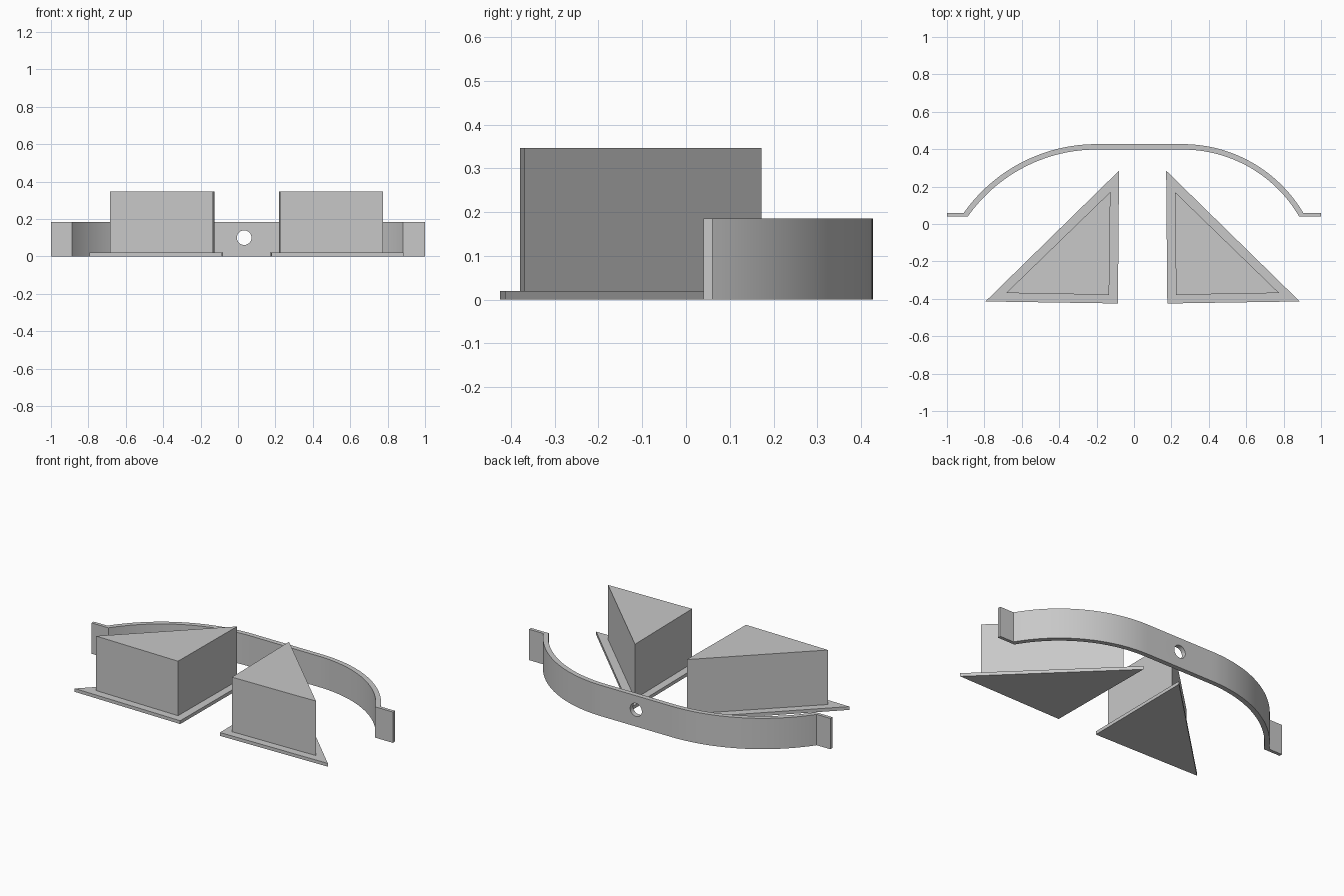
import bpy, bmesh, math

cube = bpy.data.objects.get("Cube")
if cube:
    bpy.data.objects.remove(cube, do_unlink=True)

grey = bpy.data.materials.new("plain_grey")
grey.use_nodes = True
grey.diffuse_color = (0.58, 0.58, 0.58, 1)
grey.node_tree.nodes["Principled BSDF"].inputs["Base Color"].default_value = grey.diffuse_color


def prism(name, outline, z0, z1):
    """Extrude a flat outline upwards from z0 to z1."""
    bm = bmesh.new()
    face = bm.faces.new([bm.verts.new((x, y, z0)) for x, y in outline])
    top = bmesh.ops.extrude_face_region(bm, geom=[face])["geom"]
    bmesh.ops.translate(bm, vec=(0, 0, z1 - z0),
                        verts=[v for v in top if isinstance(v, bmesh.types.BMVert)])
    bmesh.ops.recalc_face_normals(bm, faces=bm.faces)
    mesh = bpy.data.meshes.new(name)
    bm.to_mesh(mesh)
    bm.free()
    mesh.materials.append(grey)
    obj = bpy.data.objects.new(name, mesh)
    bpy.context.collection.objects.link(obj)
    return obj


# Triangular blocks on flanged bases, mirrored about a line just off centre
AXIS = 0.046
BASE = [(0.126, 0.285), (0.84, -0.414), (0.132, -0.425)]
BLOCK = [(0.172, 0.172), (0.73, -0.369), (0.179, -0.379)]
for side, sign in (("left", 1), ("right", -1)):
    for part, shape, z0, z1 in (("base", BASE, 0, 0.02), ("block", BLOCK, 0.02, 0.347)):
        prism(f"{side}_triangle_{part}", [(AXIS + sign * x, y) for x, y in shape], z0, z1)

# Curved band: flat middle, a circular arc each side, outward feet
BACK, THICK, HEIGHT = 0.427, 0.029, 0.185
FOOT_FRONT, FOOT_BACK = 0.04, 0.06


def arc(x, radius, sign, inset, y_end, steps=32):
    """Arc points running from the flat middle out to the foot."""
    cy, r = BACK - radius, radius - inset
    end = math.acos((y_end - cy) / r)
    return [(x + sign * r * math.sin(end * i / steps), cy + r * math.cos(end * i / steps))
            for i in range(steps + 1)]


right_arc = (-0.2, 0.87, -1)
left_arc = (0.26, 0.75, 1)
outline = ([(-1, FOOT_FRONT), (-1, FOOT_BACK)]
           + arc(*right_arc, 0, FOOT_BACK)[::-1]
           + arc(*left_arc, 0, FOOT_BACK)
           + [(1, FOOT_BACK), (1, FOOT_FRONT)]
           + arc(*left_arc, THICK, FOOT_FRONT)[::-1]
           + arc(*right_arc, THICK, FOOT_FRONT))
band = prism("curved_band", outline, 0, HEIGHT)

# Round hole through the flat middle
bpy.ops.mesh.primitive_cylinder_add(vertices=40, radius=0.039, depth=0.2,
                                    location=(0.033, BACK, 0.1),
                                    rotation=(math.pi / 2, 0, 0))
cutter = bpy.context.object
cutter.name = "hole_cutter"
cutter.data.materials.append(grey)
cut = band.modifiers.new("hole", "BOOLEAN")
cut.operation = "DIFFERENCE"
cut.solver = "EXACT"
cut.object = cutter

# Apply the cut, remove the helper, then smooth the curved faces only
bpy.ops.object.select_all(action="DESELECT")
band.select_set(True)
bpy.context.view_layer.objects.active = band
bpy.ops.object.modifier_apply(modifier=cut.name)
bpy.data.objects.remove(cutter, do_unlink=True)
bpy.ops.object.shade_smooth_by_angle(angle=math.radians(25))
